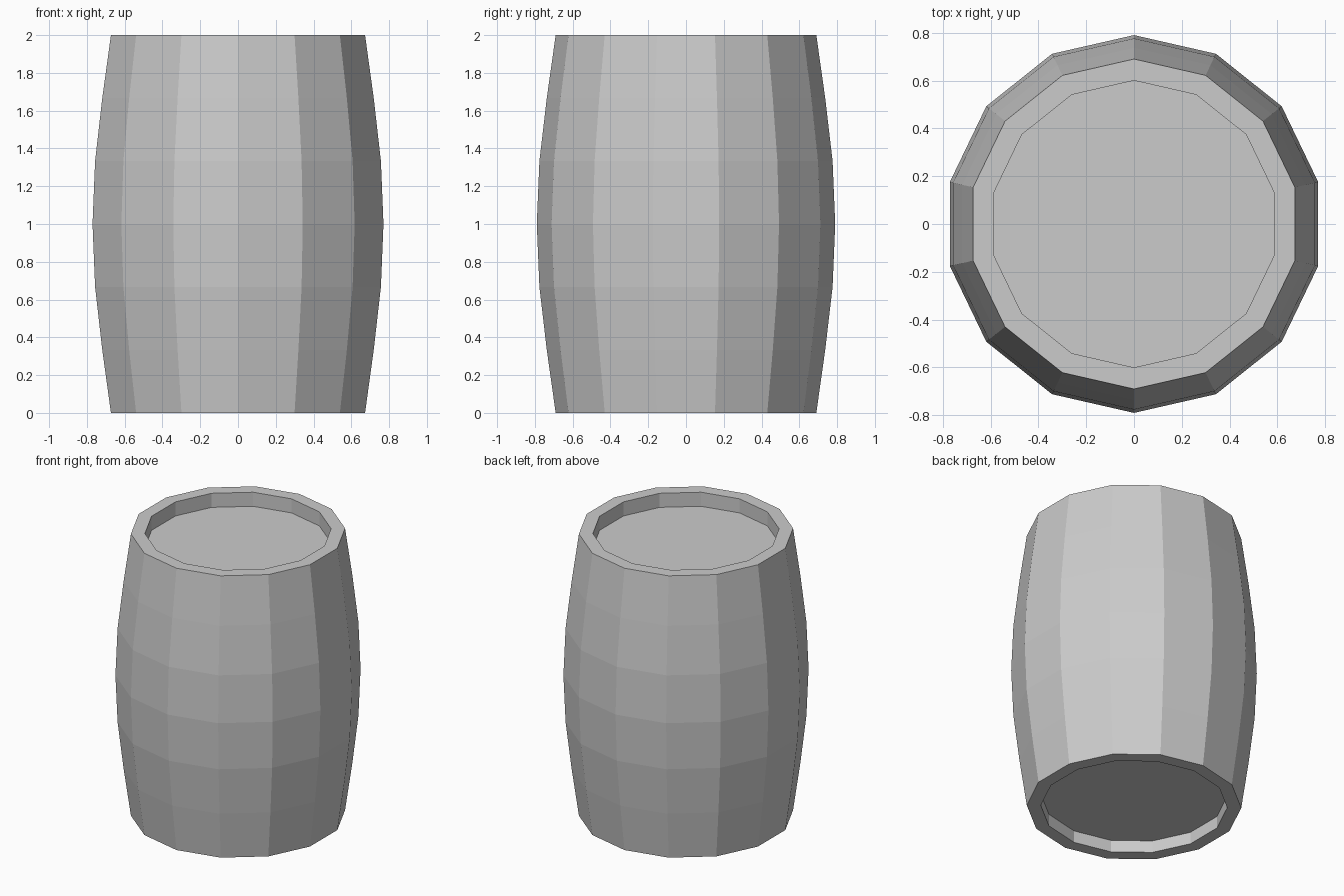
import bpy, bmesh
from math import sin, cos, tau

if "Cube" in bpy.data.objects:
    bpy.data.objects.remove(bpy.data.objects["Cube"])

SIDES = 14

# half-section (radius, height): bottom recess, bulging staves, top recess
profile = [(0.60, 0.085), (0.60, 0.0), (0.69, 0.0), (0.737, 1/3), (0.776, 2/3),
           (0.79, 1.0), (0.776, 4/3), (0.737, 5/3), (0.69, 2.0), (0.60, 2.0),
           (0.60, 1.90)]

bm = bmesh.new()
rings = [[bm.verts.new((r * sin(tau * i / SIDES), r * cos(tau * i / SIDES), z))
          for i in range(SIDES)] for r, z in profile]

# side walls and rims
for a, b in zip(rings, rings[1:]):
    for i in range(SIDES):
        j = (i + 1) % SIDES
        bm.faces.new((a[i], a[j], b[j], b[i]))

# sunken base and lid
bm.faces.new(rings[0])
bm.faces.new(rings[-1])
bmesh.ops.recalc_face_normals(bm, faces=bm.faces)

mesh = bpy.data.meshes.new("barrel")
bm.to_mesh(mesh)
bm.free()
bpy.context.collection.objects.link(bpy.data.objects.new("barrel", mesh))
